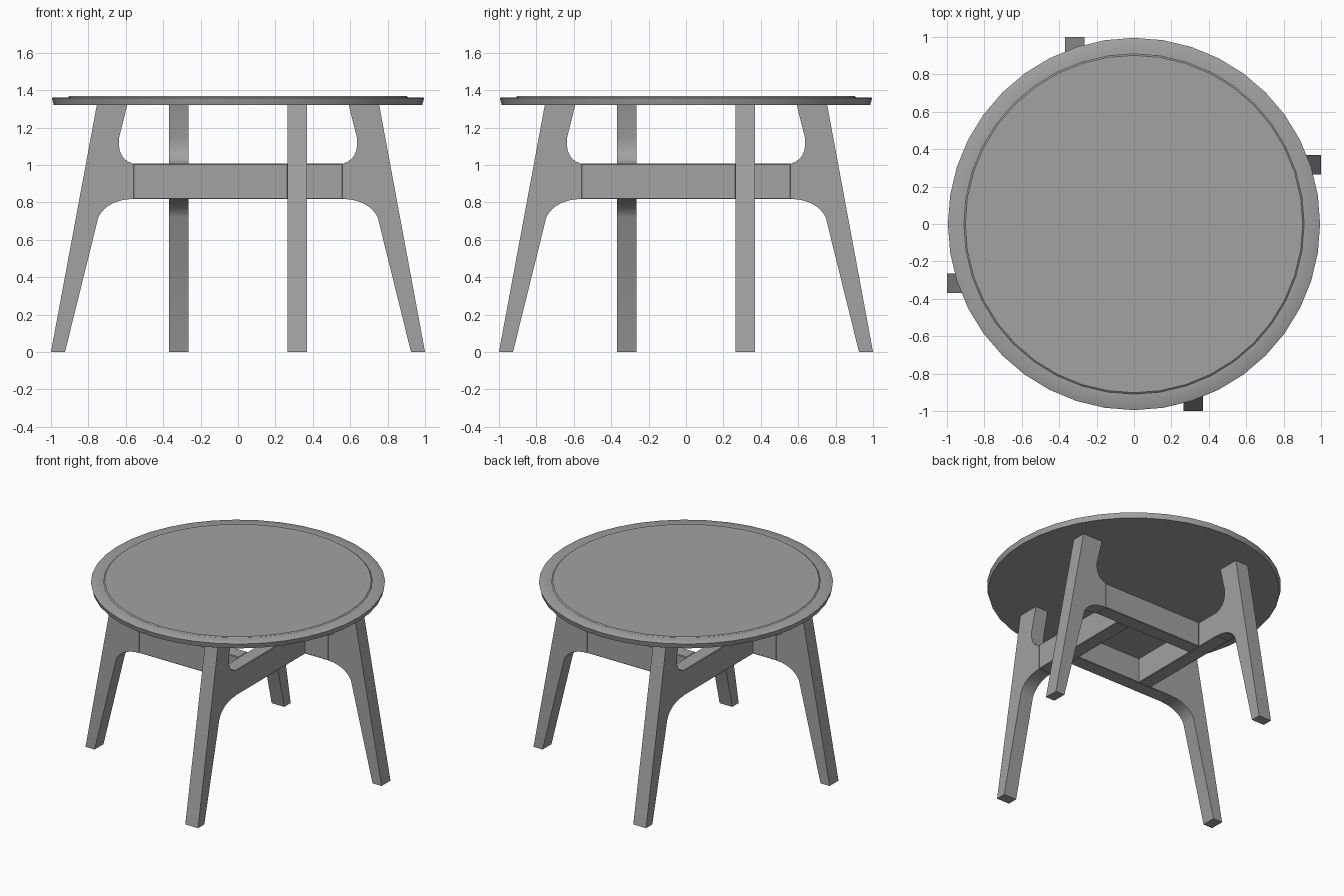
import bpy, bmesh, math
from mathutils import Matrix, Vector

cube = bpy.data.objects.get("Cube")
if cube:
    bpy.data.objects.remove(cube, do_unlink=True)

GREY = (0.36, 0.36, 0.36, 1)
mat = bpy.data.materials.new("plain grey")
mat.use_nodes = True
mat.diffuse_color = GREY
mat.node_tree.nodes["Principled BSDF"].inputs["Base Color"].default_value = GREY

INNER, OUTER = 0.265, 0.37      # offsets of the pinwheel boards from the centre
LOW, HIGH = 0.818, 1.007        # rail heights
JOINT = 0.56                    # where leg meets rail
TOP = 1.32                      # underside of the table top


def make_object(name, bm, smooth=True):
    bmesh.ops.recalc_face_normals(bm, faces=bm.faces)
    mesh = bpy.data.meshes.new(name)
    bm.to_mesh(mesh)
    bm.free()
    mesh.materials.append(mat)
    ob = bpy.data.objects.new(name, mesh)
    bpy.context.collection.objects.link(ob)
    if smooth:
        bpy.ops.object.select_all(action='DESELECT')
        ob.select_set(True)
        bpy.context.view_layer.objects.active = ob
        bpy.ops.object.shade_smooth_by_angle(angle=math.radians(30))
    return ob


def curve(a, control, b, steps=6):
    """Quadratic curve from a to b."""
    a, c, b = Vector(a), Vector(control), Vector(b)
    return [a.lerp(c, i / steps).lerp(c.lerp(b, i / steps), i / steps)
            for i in range(steps + 1)]


def board(profile, turn):
    """Extrude an (x, z) outline to board thickness and turn it about z."""
    bm = bmesh.new()
    face = bm.faces.new([bm.verts.new((x, INNER, z)) for x, z in profile])
    ext = bmesh.ops.extrude_face_region(bm, geom=[face])
    verts = [v for v in ext["geom"] if isinstance(v, bmesh.types.BMVert)]
    bmesh.ops.translate(bm, verts=verts, vec=(0, OUTER - INNER, 0))
    bm.transform(Matrix.Rotation(turn * math.pi / 2, 4, 'Z'))
    return bm


# Leg outline: tapered foot, curved bracket under and over the rail
leg_profile = [(1.0, 0), (0.755, TOP), (0.592, TOP)]
leg_profile += curve((0.637, 1.14), (0.645, 1.03), (JOINT, HIGH))
leg_profile += [(JOINT, LOW)]
leg_profile += curve((0.60, LOW - 0.002), (0.71, 0.797), (0.747, 0.72))
leg_profile += [(0.925, 0)]

# Rail outline: from its leg inward to the neighbouring rail
rail_profile = [(-INNER, LOW), (JOINT, LOW), (JOINT, HIGH), (-INNER, HIGH)]

for turn, side in enumerate(("left", "back", "right", "front")):
    make_object(side + "_leg", board(leg_profile, turn))
    rail = make_object(side + "_rail", board(rail_profile, turn), smooth=False)
    bevel = rail.modifiers.new("soft edges", 'BEVEL')
    bevel.width = 0.004
    bevel.segments = 1

# Round top: flared edge, shallow rim and slightly raised centre
top_profile = [(0.985, TOP), (0.995, 1.357), (0.99, 1.36), (0.91, 1.362), (0.902, 1.368)]
SIDES = 40
bm = bmesh.new()
rings = []
for r, z in top_profile:
    rings.append([bm.verts.new((r * math.cos(math.tau * i / SIDES),
                                r * math.sin(math.tau * i / SIDES), z))
                  for i in range(SIDES)])
for lower, upper in zip(rings, rings[1:]):
    for i in range(SIDES):
        j = (i + 1) % SIDES
        bm.faces.new((lower[i], lower[j], upper[j], upper[i]))
bm.faces.new(rings[0])
bm.faces.new(rings[-1])
make_object("table_top", bm)
